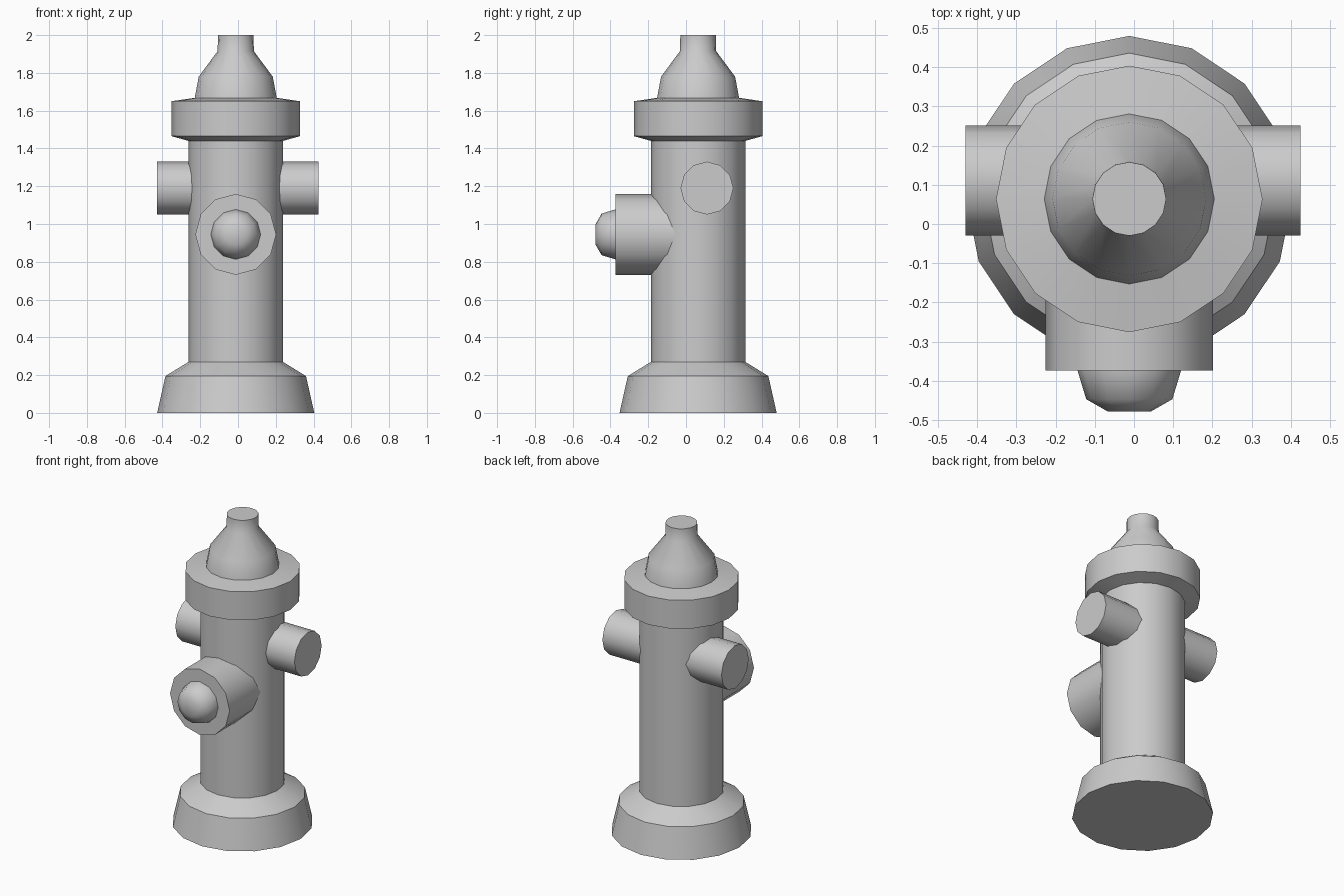
import bpy, bmesh
from math import sin, cos, tau, radians, pi
from mathutils import Matrix

if "Cube" in bpy.data.objects:
    bpy.data.objects.remove(bpy.data.objects["Cube"])


def lathe(name, profile, sides, origin, rotation=Matrix(), smooth=40):
    """Revolve (radius, height) points round local z, with flat end caps."""
    bm = bmesh.new()
    rings = [[bm.verts.new((r * sin(tau * i / sides), r * cos(tau * i / sides), h))
              for i in range(sides)] for r, h in profile]
    for a, b in zip(rings, rings[1:]):
        for i in range(sides):
            j = (i + 1) % sides
            bm.faces.new((a[i], a[j], b[j], b[i]))
    bm.faces.new(rings[0])
    bm.faces.new(rings[-1])
    bm.transform(Matrix.Translation(origin) @ rotation)
    bmesh.ops.recalc_face_normals(bm, faces=bm.faces)
    mesh = bpy.data.meshes.new(name)
    bm.to_mesh(mesh)
    bm.free()
    obj = bpy.data.objects.new(name, mesh)
    bpy.context.collection.objects.link(obj)
    bpy.ops.object.select_all(action='DESELECT')
    obj.select_set(True)
    bpy.context.view_layer.objects.active = obj
    bpy.ops.object.shade_smooth_by_angle(angle=radians(smooth))
    return obj


CX, CY = -0.012, 0.064

# Base, barrel, collar and bonnet in one turned profile
lathe("hydrant_body", [
    (0.416, 0), (0.372, 0.195), (0.25, 0.27), (0.25, 1.44), (0.34, 1.465),
    (0.34, 1.65), (0.217, 1.668), (0.196, 1.78), (0.096, 1.915), (0.094, 2.0),
], 16, (CX, CY, 0))

# Side outlets
for name, side, end in (("left_outlet", -1, 0.418), ("right_outlet", 1, 0.437)):
    lathe(name, [(0.14, 0.15), (0.14, end)], 12, (CX, 0.111, 1.19),
          Matrix.Rotation(side * pi / 2, 4, 'Y') @ Matrix.Rotation(pi / 2, 4, 'Z'))

# Front outlet and its domed cap, pointing to -y
forward = Matrix.Rotation(pi / 2, 4, 'X')
lathe("front_outlet", [(0.214, 0.0), (0.214, 0.374)], 12, (CX, 0, 0.945), forward)
lathe("front_cap", [(0.132, 0.36), (0.132, 0.374), (0.11, 0.447), (0.054, 0.479)],
      12, (CX, 0, 0.945), forward, 60)
